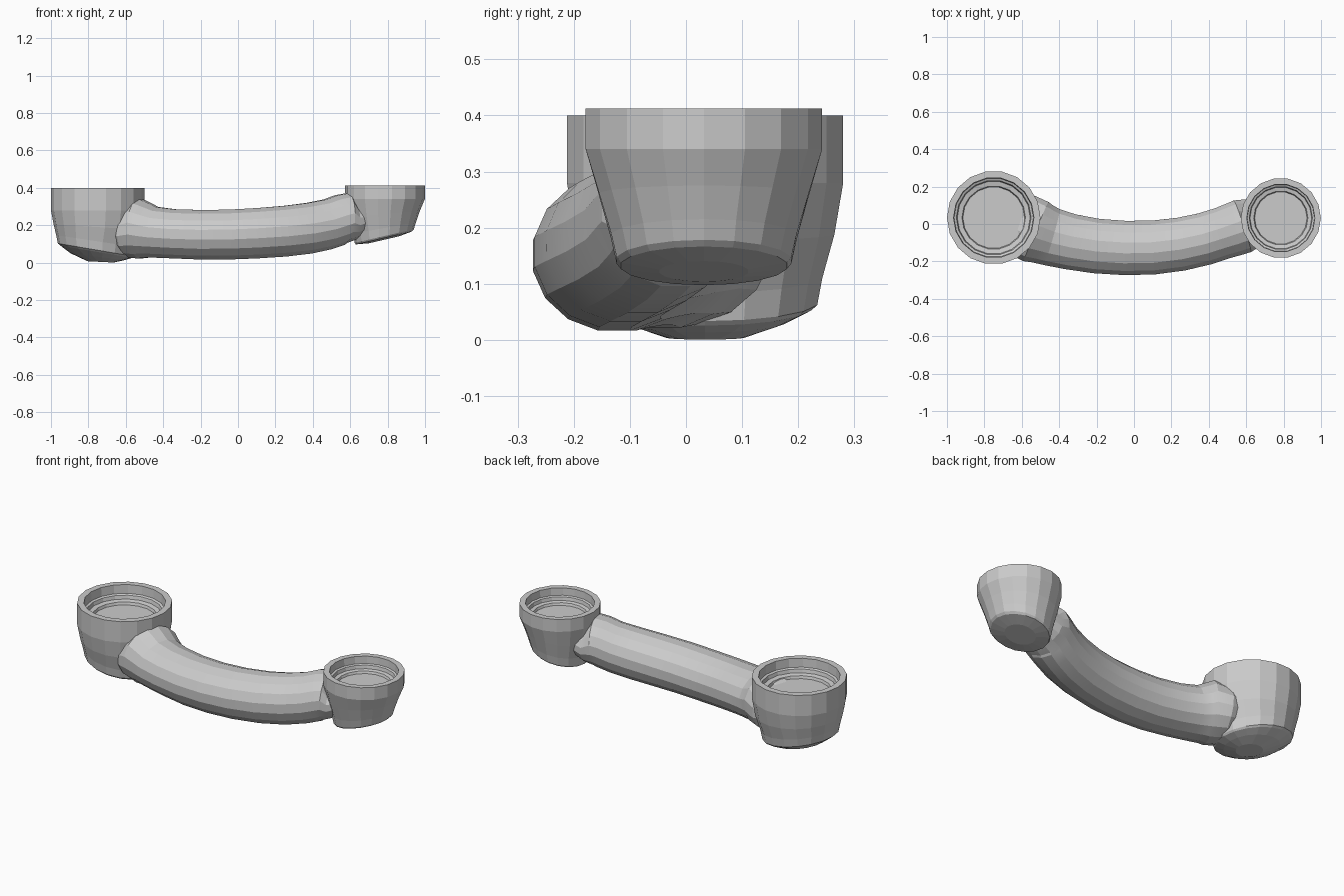
import bpy, bmesh, math
from mathutils import Vector


def loft(name, rings):
    """Skin a list of point rings and cap both ends."""
    bm = bmesh.new()
    loops = [[bm.verts.new(p) for p in ring] for ring in rings]
    n = len(loops[0])
    for a, b in zip(loops, loops[1:]):
        for i in range(n):
            j = (i + 1) % n
            bm.faces.new((a[i], a[j], b[j], b[i]))
    bm.faces.new(loops[0])
    bm.faces.new(loops[-1])
    bmesh.ops.recalc_face_normals(bm, faces=bm.faces)
    mesh = bpy.data.meshes.new(name)
    bm.to_mesh(mesh)
    bm.free()
    obj = bpy.data.objects.new(name, mesh)
    bpy.context.collection.objects.link(obj)
    return obj


def cup_ring(x, y, z, r, slope=0.0, n=18):
    """Circle around the cup axis, tilted along x by a slope."""
    ring = []
    for i in range(n):
        a = 2 * math.pi * i / n
        dx = r * math.cos(a)
        ring.append((x + dx, y + r * math.sin(a), z + slope * dx))
    return ring


def smooth_sharp(obj, angle):
    bpy.ops.object.select_all(action='DESELECT')
    obj.select_set(True)
    bpy.context.view_layer.objects.active = obj
    bpy.ops.object.shade_smooth_by_angle(angle=math.radians(angle))


# Large cup: recessed floor, stepped mouth, outer wall, tilted domed base
# each entry: centre x, height, radius, slope
large = [
    (-0.75, 0.305, 0.165, 0), (-0.75, 0.320, 0.170, 0),
    (-0.75, 0.325, 0.195, 0), (-0.75, 0.345, 0.200, 0),
    (-0.75, 0.350, 0.212, 0), (-0.75, 0.400, 0.215, 0),
    (-0.75, 0.400, 0.250, 0), (-0.75, 0.280, 0.250, 0),
    (-0.752, 0.190, 0.234, -0.06), (-0.760, 0.115, 0.212, -0.15),
    (-0.760, 0.068, 0.203, -0.17), (-0.757, 0.058, 0.192, -0.17),
    (-0.752, 0.032, 0.145, -0.13), (-0.735, 0.004, 0.070, -0.05),
]
loft("large_cup", [cup_ring(x, 0.034, z, r, s) for x, z, r, s in large])

# Small cup
small = [
    (0.785, 0.330, 0.140, 0), (0.785, 0.343, 0.145, 0),
    (0.785, 0.347, 0.165, 0), (0.785, 0.366, 0.169, 0),
    (0.785, 0.370, 0.180, 0), (0.785, 0.412, 0.182, 0),
    (0.785, 0.412, 0.214, 0), (0.785, 0.340, 0.214, 0),
    (0.782, 0.260, 0.190, 0.08), (0.783, 0.185, 0.168, 0.18),
    (0.782, 0.142, 0.158, 0.23), (0.780, 0.132, 0.150, 0.23),
    (0.780, 0.122, 0.080, 0.23),
]
loft("small_cup", [cup_ring(x, 0.032, z, r, s) for x, z, r, s in small])

# Bowed tube joining the cups: centre, half width, half height
path = [
    ((-0.680, 0.015, 0.170), 0.130, 0.110),
    ((-0.590, -0.010, 0.170), 0.175, 0.145),
    ((-0.525, -0.040, 0.182), 0.175, 0.163),
    ((-0.490, -0.052, 0.172), 0.165, 0.150),
    ((-0.440, -0.070, 0.162), 0.158, 0.138),
    ((-0.340, -0.095, 0.154), 0.152, 0.134),
    ((-0.200, -0.118, 0.149), 0.149, 0.135),
    ((-0.050, -0.128, 0.150), 0.148, 0.136),
    ((0.100, -0.126, 0.157), 0.147, 0.137),
    ((0.250, -0.108, 0.168), 0.145, 0.138),
    ((0.380, -0.079, 0.184), 0.143, 0.138),
    ((0.480, -0.047, 0.205), 0.142, 0.136),
    ((0.545, -0.025, 0.228), 0.146, 0.136),
    ((0.580, -0.012, 0.238), 0.148, 0.136),
    ((0.620, 0.000, 0.220), 0.138, 0.100),
    ((0.700, 0.020, 0.240), 0.110, 0.070),
]
points = [Vector(p[0]) for p in path]
rings = []
SIDES = 16
for k, (c, w, h) in enumerate(path):
    t = points[min(k + 1, len(path) - 1)] - points[max(k - 1, 0)]
    t = Vector((t.x, t.y, t.z * 0.5)).normalized()
    side = Vector((0, 0, 1)).cross(t).normalized()
    up = t.cross(side)
    ring = []
    for i in range(SIDES):
        a = 2 * math.pi * (i + 0.5) / SIDES
        ring.append(points[k] + side * w * math.cos(a) + up * h * math.sin(a))
    rings.append(ring)
tube = loft("curved_tube", rings)
smooth_sharp(tube, 14)
